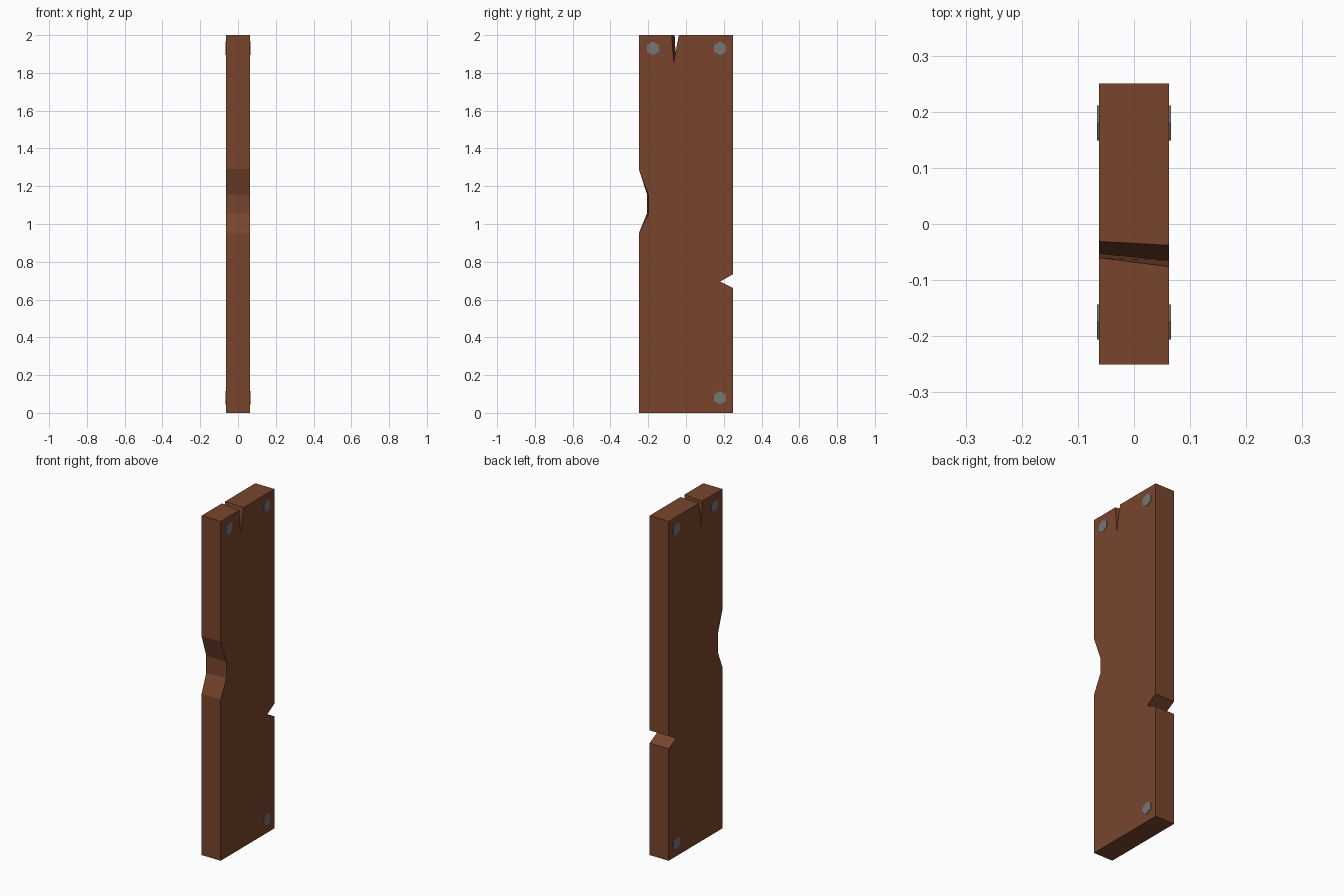
import bpy, bmesh, math
from mathutils import Matrix

if "Cube" in bpy.data.objects:
    bpy.data.objects.remove(bpy.data.objects["Cube"])

HALF = 0.0625   # half the plank thickness


def make_object(name, bm, color=None):
    bmesh.ops.recalc_face_normals(bm, faces=bm.faces[:])
    mesh = bpy.data.meshes.new(name)
    bm.to_mesh(mesh)
    bm.free()
    obj = bpy.data.objects.new(name, mesh)
    bpy.context.collection.objects.link(obj)
    if color:
        mat = bpy.data.materials.new(name + "_color")
        mat.diffuse_color = color
        mat.use_nodes = True
        mat.node_tree.nodes["Principled BSDF"].inputs["Base Color"].default_value = mat.diffuse_color
        mesh.materials.append(mat)
    return obj


def outline(side_y, top_z, crack):
    """Plank outline in (y, z): worn edge, top crack and V-shaped nick."""
    left, tip, right = crack
    return [(-0.25, 0), (0.25, 0),
            (0.25, 0.66), (0.18, 0.695), (0.25, 0.735),
            (0.25, 2), (right, 2), (tip, 1.855), (left, 2), (-0.25, 2),
            (-0.25, 1.29), (side_y, top_z), (side_y, 1.055), (-0.25, 0.95)]


# Plank: the damage slants slightly through the thickness
bm = bmesh.new()
near = [bm.verts.new((HALF, y, z)) for y, z in outline(-0.198, 1.15, (-0.076, -0.065, -0.038))]
far = [bm.verts.new((-HALF, y, z)) for y, z in outline(-0.207, 1.16, (-0.060, -0.053, -0.031))]
bm.faces.new(near)
bm.faces.new(far)
for i in range(len(near)):
    j = (i + 1) % len(near)
    bm.faces.new((near[i], near[j], far[j], far[i]))
make_object("plank", bm, (0.19, 0.06, 0.027, 1))

# Nails: hexagonal heads standing just proud of both faces
for n, (y, z) in enumerate([(-0.175, 1.93), (0.18, 1.93), (0.18, 0.08)], 1):
    for side, sign in (("right", 1), ("left", -1)):
        bm = bmesh.new()
        place = (Matrix.Translation((sign * (HALF - 0.003), y, z))
                 @ Matrix.Rotation(math.pi / 2, 4, 'Y')
                 @ Matrix.Rotation(math.pi / 2, 4, 'Z'))
        bmesh.ops.create_cone(bm, cap_ends=True, segments=6, radius1=0.036,
                              radius2=0.036, depth=0.012, matrix=place)
        make_object(f"nail_head_{side}_{n}", bm, (0.18, 0.18, 0.18, 1))
